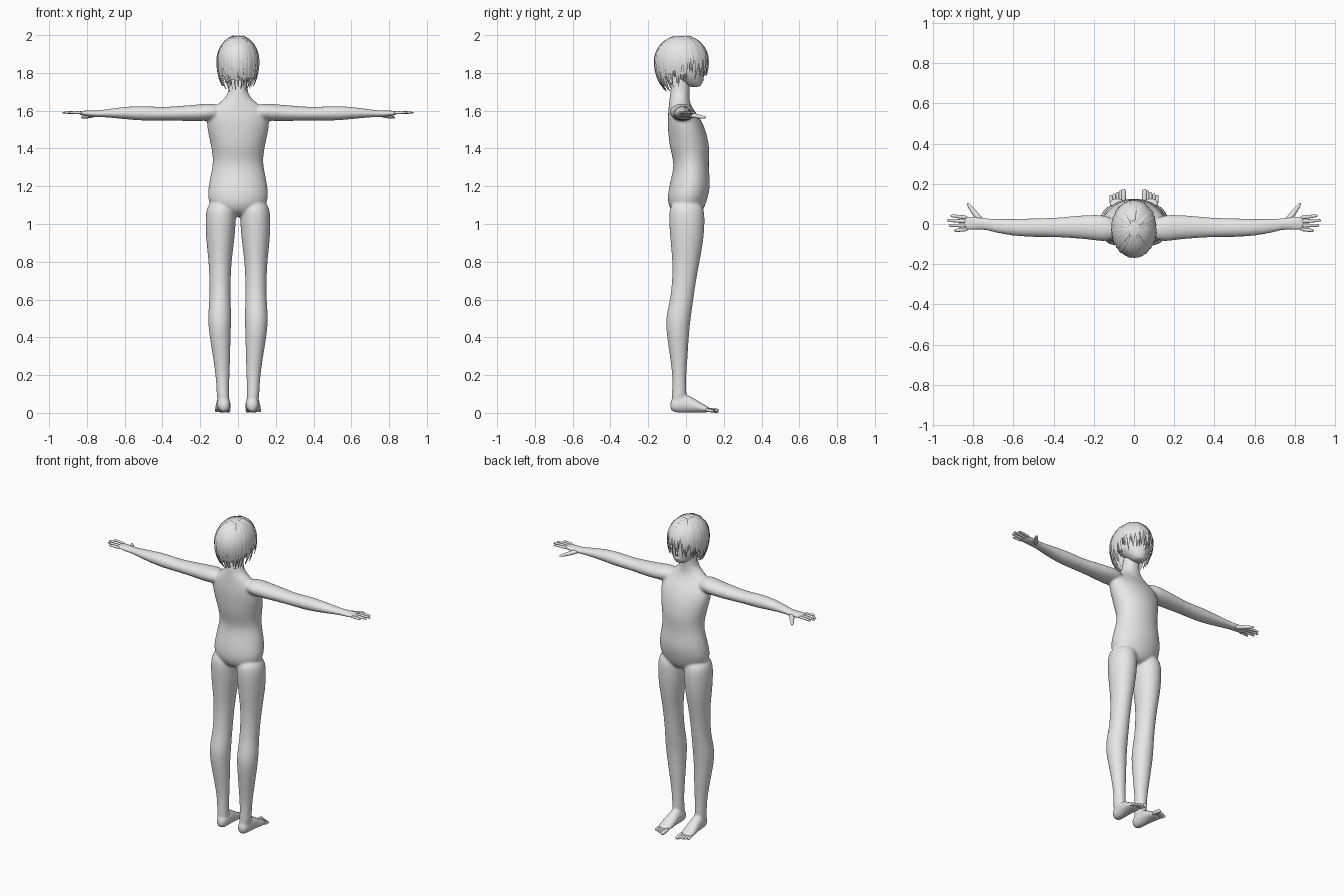
import bpy, bmesh, random
from math import sin, cos, pi
from mathutils import Vector

random.seed(4)
old = bpy.data.objects.get("Cube")
if old:
    bpy.data.objects.remove(old, do_unlink=True)

grey = bpy.data.materials.new("plain grey")
grey.use_nodes = True
GREY = (0.8, 0.8, 0.8, 1)
grey.diffuse_color = GREY
grey.node_tree.nodes["Principled BSDF"].inputs["Base Color"].default_value = GREY

SIDES = 16


def skin(bm, loops):
    """Bridge closed loops of points and cap both ends."""
    rows = [[bm.verts.new(p) for p in loop] for loop in loops]
    n = len(rows[0])
    for a, b in zip(rows, rows[1:]):
        for i in range(n):
            j = (i + 1) % n
            bm.faces.new((a[i], a[j], b[j], b[i]))
    bm.faces.new(rows[0][::-1])
    bm.faces.new(rows[-1])


def loft(bm, axis, rings, side=1):
    """Rings are (position, centre a, centre b, radius a, radius b)."""
    loops = []
    for pos, ca, cb, ra, rb in rings:
        loop = []
        for i in range(SIDES):
            t = 2 * pi * i / SIDES
            p = [ca + 1.025 * ra * cos(t), cb + 1.025 * rb * sin(t)]
            p.insert(axis, pos)
            loop.append((p[0] * side, p[1], p[2]))
        loops.append(loop)
    skin(bm, loops)


def digit(bm, path, radii, side, flat=1.0):
    """Tapered finger or toe along a path."""
    points = [Vector((x * side, y, z)) for x, y, z in path]
    way = (points[-1] - points[0]).normalized()
    across = way.cross(Vector((0, 0, 1))).normalized()
    up = across.cross(way)
    loops = []
    for p, r in zip(points, radii):
        angles = [2 * pi * i / 8 for i in range(8)]
        loops.append([p + across * r * cos(t) + up * r * flat * sin(t) for t in angles])
    skin(bm, loops)


def blob(bm, centre, size):
    made = bmesh.ops.create_uvsphere(bm, u_segments=16, v_segments=10, radius=1)["verts"]
    for v in made:
        v.co = Vector([c + s * k for c, s, k in zip(centre, size, v.co)])


def finish(bm, name, levels=0):
    bmesh.ops.recalc_face_normals(bm, faces=bm.faces)
    mesh = bpy.data.meshes.new(name)
    bm.to_mesh(mesh)
    bm.free()
    mesh.materials.append(grey)
    mesh.shade_smooth()
    obj = bpy.data.objects.new(name, mesh)
    bpy.context.collection.objects.link(obj)
    if levels:
        obj.modifiers.new("round", "SUBSURF").levels = levels
        obj.modifiers["round"].render_levels = levels
    return obj


def fuse(obj, voxel, rounds):
    remesh = obj.modifiers.new("fuse", "REMESH")
    remesh.mode = "VOXEL"
    remesh.voxel_size = voxel
    remesh.use_smooth_shade = True
    soften = obj.modifiers.new("soften", "SMOOTH")
    soften.factor = 0.5
    soften.iterations = rounds


# Torso and neck, from the bottom up
TORSO = [(1.04, 0, 0.01, .06, .05), (1.07, 0, .005, .12, .085), (1.12, 0, .005, .163, .105),
         (1.2, 0, .02, .156, .11), (1.27, 0, .026, .142, .096), (1.33, 0, .028, .13, .092),
         (1.4, 0, .02, .139, .105), (1.48, 0, .008, .158, .102), (1.55, 0, -.008, .168, .09),
         (1.6, 0, -.025, .15, .068), (1.64, 0, -.035, .1, .055), (1.68, 0, -.034, .054, .051),
         (1.73, 0, -.03, .048, .05), (1.8, 0, -.02, .048, .05)]
# Leg from hip to ankle
LEG = [(1.13, .088, .002, .076, .09), (1.02, .092, .005, .082, .096), (.9, .094, .005, .073, .086),
       (.8, .095, 0, .06, .071), (.7, .095, -.01, .056, .063), (.6, .095, -.022, .055, .061),
       (.5, .098, -.043, .063, .067), (.4, .095, -.043, .055, .057), (.3, .087, -.038, .046, .047),
       (.2, .082, -.036, .037, .036), (.12, .08, -.035, .033, .038), (.04, .077, -.04, .034, .04)]
# Foot from heel to ball
FOOT = [(-.085, .075, .04, .02, .025), (-.06, .075, .042, .036, .042), (0, .077, .052, .036, .052),
        (.05, .079, .036, .04, .035), (.09, .081, .024, .043, .023), (.13, .082, .015, .04, .012)]
# Arm from shoulder to knuckles
ARM = [(.09, -.025, 1.595, .05, .036), (.15, -.022, 1.594, .066, .046), (.2, -.017, 1.589, .063, .044),
       (.3, -.015, 1.586, .055, .04), (.4, -.018, 1.583, .047, .034), (.5, -.018, 1.586, .047, .04),
       (.6, -.018, 1.588, .042, .033), (.7, -.007, 1.586, .034, .021), (.74, 0, 1.584, .029, .018),
       (.78, .003, 1.584, .032, .017), (.82, .004, 1.587, .037, .013), (.85, .004, 1.589, .034, .009)]

bm = bmesh.new()
loft(bm, 2, TORSO)
for side in (1, -1):
    loft(bm, 2, LEG, side)
    loft(bm, 1, FOOT, side)
    loft(bm, 0, ARM, side)
fuse(finish(bm, "body", 2), 0.007, 10)

# Fingers, thumbs and toes
FINGERS = [(.031, .913, .041), (.012, .93, .018), (-.008, .922, -.007), (-.026, .895, -.033)]
for side, word in ((1, "left"), (-1, "right")):
    bm = bmesh.new()
    for root, tip_x, tip_y in FINGERS:
        mid = (root + tip_y) / 2
        path = [(.82, root, 1.587), (.87, mid, 1.591), (tip_x - .01, tip_y, 1.59), (tip_x, tip_y, 1.588)]
        digit(bm, path, (.011, .01, .008, .005), side, .85)
    thumb = [(.755, .005, 1.581), (.785, .045, 1.573), (.815, .085, 1.566), (.83, .106, 1.563)]
    digit(bm, thumb, (.018, .017, .011, .006), side, .85)
    finish(bm, word + "_fingers", 1)
    bm = bmesh.new()
    for i in range(5):
        x, end = .052 + .0155 * i, .174 - .007 * i
        r = .009 if i else .013
        path = [(x, .1, .018), (x, end - .025, .013), (x, end - .008, .011), (x, end, .01)]
        digit(bm, path, (r, r, r, r * .6), side)
    finish(bm, word + "_toes", 1)

# Head with nose, ears, lips and eyelids
HEAD = [(1.724, 0, .045, .022, .025), (1.74, 0, .038, .046, .048), (1.77, 0, .02, .07, .072),
        (1.8, 0, .006, .085, .088), (1.85, 0, -.015, .096, .11), (1.9, 0, -.02, .1, .117),
        (1.95, 0, -.02, .08, .095), (1.982, 0, -.02, .035, .045)]
bm = bmesh.new()
loft(bm, 2, HEAD)
nose = [(0, .08, 1.835), (0, .093, 1.81), (0, .102, 1.793), (0, .094, 1.783)]
digit(bm, nose, (.006, .009, .011, .008), 1)
blob(bm, (0, .088, 1.765), (.02, .008, .005))
blob(bm, (0, .084, 1.757), (.016, .008, .004))
for side in (1, -1):
    blob(bm, (.088 * side, -.02, 1.81), (.01, .02, .03))
    blob(bm, (.036 * side, .078, 1.822), (.019, .011, .01))
fuse(finish(bm, "head", 1), 0.004, 3)


def hair_point(turn, fall, swell=1.0):
    """Point on the hair shape; turn 0 is the face side, fall 0 the crown."""
    drop = .138 if fall < pi / 2 else .19
    return Vector((.113 * sin(turn) * sin(fall) * swell,
                   -.025 + .143 * cos(turn) * sin(fall) * swell,
                   1.86 + drop * cos(fall) * swell))


def hairline(turn):
    return 1.72 - .42 * cos(turn)


# Hair cap that ends along the hairline
bm = bmesh.new()
STEPS, TURNS = 12, 48
rows = []
for k in range(1, STEPS + 1):
    angles = [2 * pi * i / TURNS for i in range(TURNS)]
    rows.append([bm.verts.new(hair_point(t, hairline(t) * k / STEPS, .98)) for t in angles])
crown = bm.verts.new(hair_point(0, 0, .98))
for i in range(TURNS):
    j = (i + 1) % TURNS
    bm.faces.new((crown, rows[0][i], rows[0][j]))
    for a, b in zip(rows, rows[1:]):
        bm.faces.new((a[i], b[i], b[j], a[j]))
finish(bm, "hair_cap")

# Tapered locks that fall from the crown to ragged tips
bm = bmesh.new()
LOCKS, PARTS = 110, 9
for n in range(LOCKS):
    turn = 2 * pi * (n + random.random()) / LOCKS
    front = max(0, cos(turn))
    end = 2.22 - .2 * cos(turn) + random.uniform(-.22, .16) - .2 * front
    swell = random.uniform(.975, 1.01) + (.02 * front)
    sway = random.uniform(-.16, .16)
    width = random.uniform(.07, .13)
    strip = []
    for k in range(PARTS + 1):
        u = k / PARTS
        fall = .25 + (end - .25) * u
        half = width * min(1, 2.2 * (1 - u)) + .004
        middle = turn + sway * u * u
        strip.append([bm.verts.new(hair_point(middle + half * s, fall, swell + lift))
                      for s, lift in ((-1, -.015), (0, .01), (1, -.015))])
    for a, b in zip(strip, strip[1:]):
        for i in range(2):
            bm.faces.new((a[i], b[i], b[i + 1], a[i + 1]))
finish(bm, "hair_locks")
